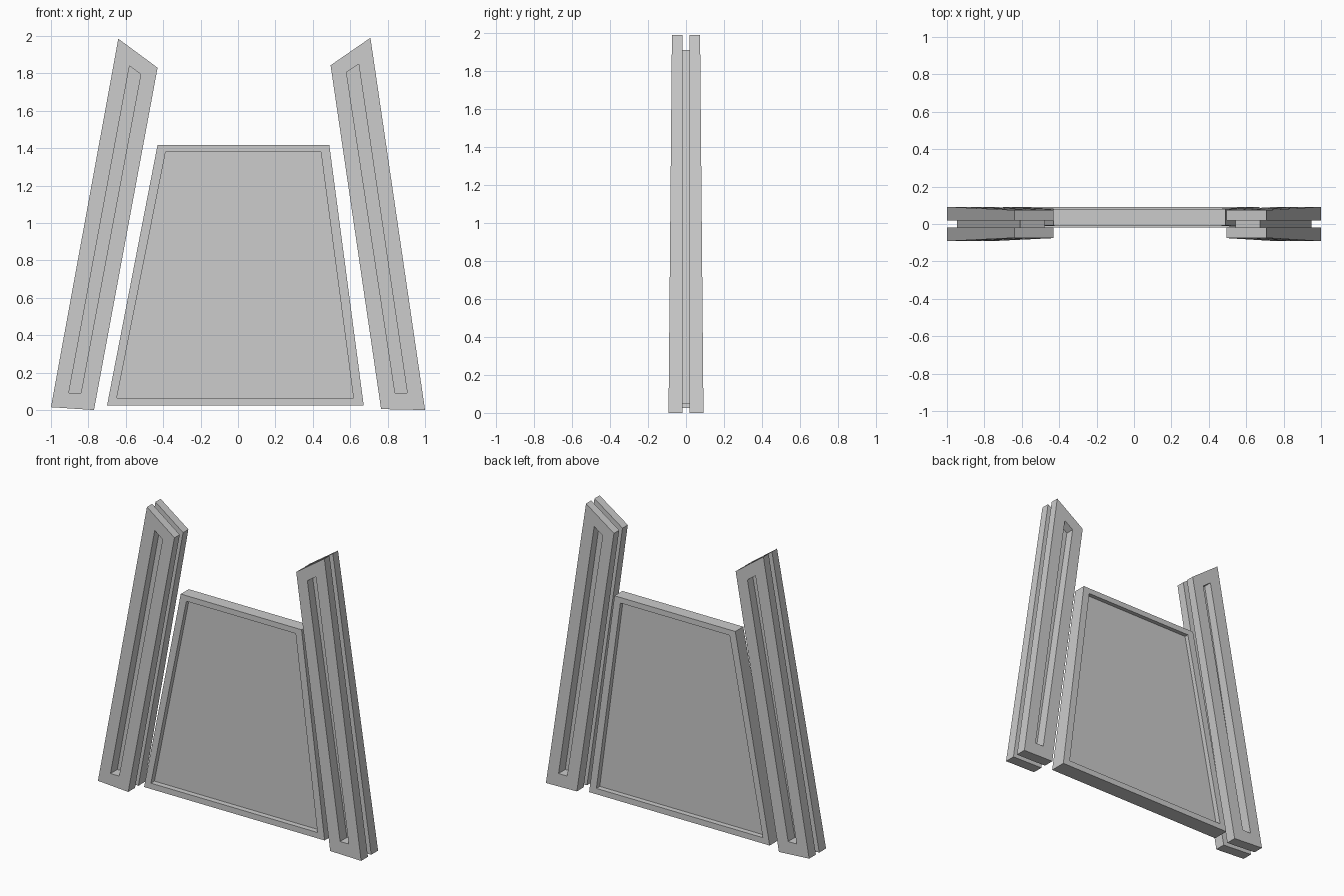
import bpy, bmesh
from mathutils import Vector

if "Cube" in bpy.data.objects:
    bpy.data.objects.remove(bpy.data.objects["Cube"])


def make_object(name, bm):
    bmesh.ops.recalc_face_normals(bm, faces=bm.faces)
    mesh = bpy.data.meshes.new(name)
    bm.to_mesh(mesh)
    bm.free()
    ob = bpy.data.objects.new(name, mesh)
    bpy.context.collection.objects.link(ob)
    return ob


def loop(bm, outline, depth):
    """Place an (x, z) outline at the y given by depth(z)."""
    return [bm.verts.new((x, depth(z), z)) for x, z in outline]


def bridge(bm, a, b):
    n = len(a)
    for i in range(n):
        j = (i + 1) % n
        bm.faces.new((a[i], a[j], b[j], b[i]))


def frame(name, outline, hole, front, back):
    """Slab with an opening: four loops bridged into a closed ring."""
    bm = bmesh.new()
    loops = [loop(bm, outline, front), loop(bm, outline, back),
             loop(bm, hole, back), loop(bm, hole, front)]
    for i in range(4):
        bridge(bm, loops[i], loops[(i + 1) % 4])
    return make_object(name, bm)


def plate(name, outline, front, back):
    bm = bmesh.new()
    a, b = loop(bm, outline, front), loop(bm, outline, back)
    bridge(bm, a, b)
    bm.faces.new(a)
    bm.faces.new(b)
    return make_object(name, bm)


def inset(outline, d):
    """Offset a counter-clockwise outline inwards by d."""
    pts = [Vector(p) for p in outline]
    result = []
    for i, p in enumerate(pts):
        u = (p - pts[i - 1]).normalized()
        v = (pts[(i + 1) % len(pts)] - p).normalized()
        n1, n2 = Vector((-u.y, u.x)), Vector((-v.y, v.x))
        result.append(tuple(p + (n1 + n2) * d / (1 + n1.dot(n2))))
    return result


GAP = 0.018


def thick(z):
    """Half thickness, tapering towards the top."""
    return 0.092 - 0.009 * z


# Side posts: two slotted slabs around a thin inset core
posts = {
    "left": ([(-1, 0.015), (-0.77, 0), (-0.43, 1.83), (-0.64, 1.985)],
             [(-0.905, 0.09), (-0.84, 0.09), (-0.52, 1.795), (-0.58, 1.84)]),
    "right": ([(0.765, 0.005), (1, 0), (0.708, 1.99), (0.495, 1.843)],
              [(0.84, 0.09), (0.905, 0.09), (0.645, 1.85), (0.58, 1.805)]),
}
for side, (outline, slot) in posts.items():
    frame(side + "_post_front", outline, slot, lambda z: -thick(z), lambda z: -GAP)
    frame(side + "_post_back", outline, slot, lambda z: GAP, thick)
    plate(side + "_post_core", inset(outline, 0.045), lambda z: -GAP, lambda z: GAP)

# Central panel: border frame with a recessed sheet
border = [(-0.70, 0.025), (0.672, 0.025), (0.488, 1.418), (-0.43, 1.418)]
opening = [(-0.648, 0.065), (0.617, 0.065), (0.443, 1.38), (-0.387, 1.38)]
frame("panel_frame", border, opening, lambda z: -0.02 + 0.009 * z, thick)
plate("panel_sheet", opening, lambda z: 0.018 + 0.003 * z, lambda z: 0.055 - 0.003 * z)
